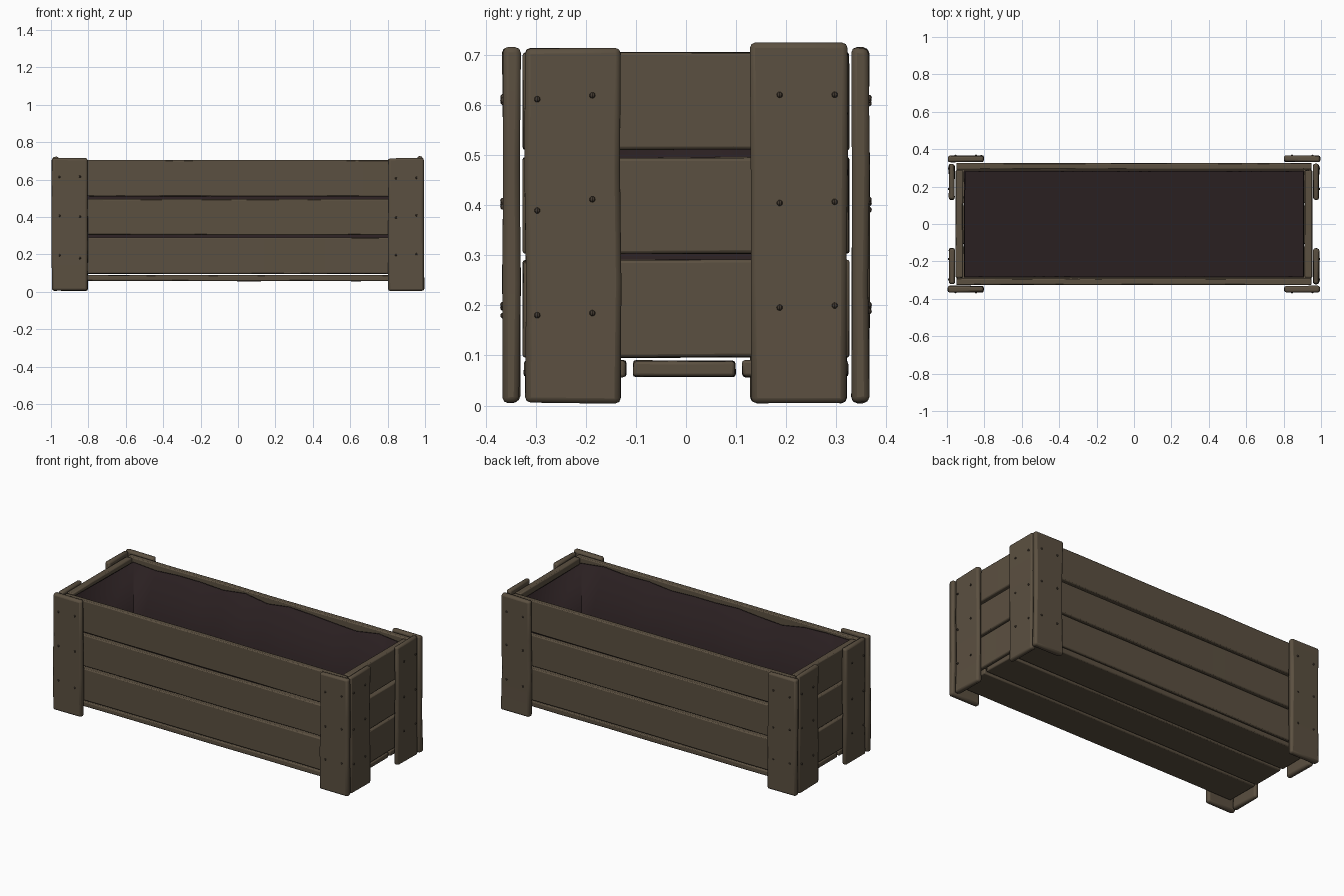
import bpy
import bmesh
import random
from mathutils import Matrix, Vector

random.seed(4)
cube = bpy.data.objects.get("Cube")
if cube:
    bpy.data.objects.remove(cube, do_unlink=True)


def make_material(name, colour):
    mat = bpy.data.materials.new(name)
    mat.use_nodes = True
    mat.diffuse_color = colour
    bsdf = next(n for n in mat.node_tree.nodes if n.type == "BSDF_PRINCIPLED")
    bsdf.inputs["Base Color"].default_value = colour
    bsdf.inputs["Roughness"].default_value = 0.9
    return mat


WOOD = make_material("weathered brown wood", (0.105, 0.08, 0.052, 1))
LINER = make_material("dark liner", (0.023, 0.014, 0.015, 1))
NAIL = make_material("dark nail", (0.06, 0.045, 0.032, 1))


def finish(name, bm, mat, bevel=0.0):
    bmesh.ops.recalc_face_normals(bm, faces=bm.faces)
    mesh = bpy.data.meshes.new(name)
    bm.to_mesh(mesh)
    bm.free()
    obj = bpy.data.objects.new(name, mesh)
    bpy.context.collection.objects.link(obj)
    mesh.materials.append(mat)
    if bevel:
        mod = obj.modifiers.new("worn edges", "BEVEL")
        mod.width = bevel
        mod.segments = 2
        mod.limit_method = "ANGLE"
    bpy.ops.object.select_all(action="DESELECT")
    obj.select_set(True)
    bpy.context.view_layer.objects.active = obj
    bpy.ops.object.shade_smooth_by_angle()
    return obj


def board(name, low, high, wobble=0.003, cuts=0, bevel=0.006):
    """A plank between two corners, cut along its length and slightly uneven."""
    low, high = Vector(low), Vector(high)
    size = high - low
    bm = bmesh.new()
    bmesh.ops.create_cube(bm, size=1, matrix=Matrix.Translation((low + high) / 2)
                          @ Matrix.Diagonal((*size, 1)))
    axis = max(range(3), key=lambda i: size[i])
    for i in range(cuts):
        point = low.copy()
        point[axis] += size[axis] * (i + 1) / (cuts + 1)
        normal = Vector([float(k == axis) for k in range(3)])
        bmesh.ops.bisect_plane(bm, geom=bm.verts[:] + bm.edges[:] + bm.faces[:],
                               plane_co=point, plane_no=normal)
    middle = (low + high) / 2
    for v in bm.verts:
        for k in range(3):
            inward = 1 if v.co[k] < middle[k] else -1
            v.co[k] += inward * random.uniform(0, wobble)
    return finish(name, bm, WOOD, bevel)


# Long and short walls, three planks high
rows = [("lower", 0.095, 0.292), ("middle", 0.302, 0.497), ("upper", 0.509, 0.706)]
for row, z0, z1 in rows:
    for name, s in (("front", -1), ("back", 1)):
        y = sorted((s * 0.29, s * 0.327))
        board(f"{name}_{row}_plank", (-0.95, y[0], z0), (0.95, y[1], z1), cuts=5)
    for name, s in (("right", -1), ("left", 1)):
        x = sorted((s * 0.912, s * 0.955))
        board(f"{name}_{row}_plank", (x[0], -0.288, z0), (x[1], 0.288, z1), cuts=2)

# Floor slats
for name, y0, y1 in (("front", -0.325, -0.118), ("middle", -0.107, 0.1),
                     ("back", 0.111, 0.325)):
    board(f"{name}_floor_slat", (-0.95, y0, 0.056), (0.95, y1, 0.091), cuts=5)

# Corner boards: one on the long wall and one on the end wall at each corner
for side, sx in (("right", -1), ("left", 1)):
    for face, sy in (("front", -1), ("back", 1)):
        x = sorted((sx * 0.8, sx * 0.998))
        y = sorted((sy * 0.329, sy * 0.368))
        board(f"{face}_{side}_long_corner_board", (x[0], y[0], 0.003), (x[1], y[1], 0.718),
              0.006, 2, 0.011)
        x = sorted((sx * 0.956, sx * 0.992))
        y = sorted((sy * 0.127, sy * 0.324))
        top = 0.726 if sy > 0 else 0.718
        board(f"{face}_{side}_end_corner_board", (x[0], y[0], 0.003), (x[1], y[1], top),
              0.006, 2, 0.011)

# Nail heads on every corner board
bm = bmesh.new()
for sx in (-1, 1):
    for sy in (-1, 1):
        for z in (0.19, 0.4, 0.61):
            spots = [(sx * x, sy * 0.365) for x in (0.845, 0.955)]
            spots += [(sx * 0.989, sy * y) for y in (0.187, 0.297)]
            for x, y in spots:
                where = (x, y, z + random.uniform(-0.012, 0.012))
                bmesh.ops.create_uvsphere(bm, u_segments=8, v_segments=6, radius=0.006,
                                          matrix=Matrix.Translation(where))
finish("nail_heads", bm, NAIL)

# Open liner bag, sagging slightly along its rim
bm = bmesh.new()
bmesh.ops.create_cube(bm, size=1, matrix=Matrix.Translation((0, 0, 0.39))
                      @ Matrix.Diagonal((1.816, 0.572, 0.572, 1)))
bmesh.ops.delete(bm, geom=[f for f in bm.faces if f.normal.z > 0.5], context="FACES")
for i in range(11):
    bmesh.ops.bisect_plane(bm, geom=bm.verts[:] + bm.edges[:] + bm.faces[:],
                           plane_co=(-0.75 + i * 0.15, 0, 0), plane_no=(1, 0, 0))
for v in bm.verts:
    if v.co.z > 0.5:
        v.co.z += random.uniform(-0.02, 0.018)
liner = finish("liner", bm, LINER)
solid = liner.modifiers.new("thickness", "SOLIDIFY")
solid.thickness = 0.008
